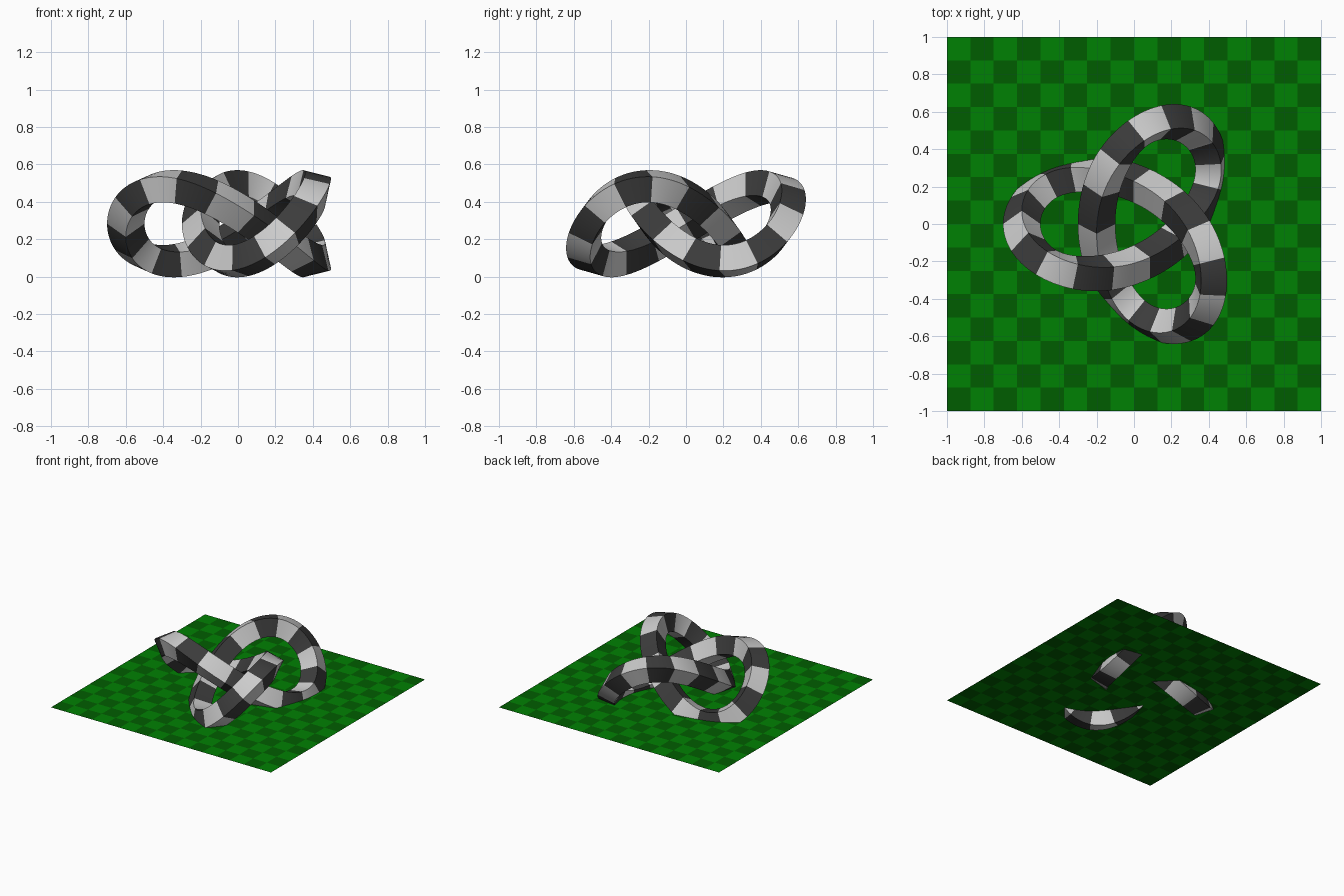
import bpy, bmesh
from math import sin, cos, pi, radians
from mathutils import Vector

if "Cube" in bpy.data.objects:
    bpy.data.objects.remove(bpy.data.objects["Cube"])


def material(name, rgb):
    m = bpy.data.materials.new(name)
    m.diffuse_color = (*rgb, 1)
    m.use_nodes = True
    m.node_tree.nodes["Principled BSDF"].inputs["Base Color"].default_value = m.diffuse_color
    return m


def finish(bm, name, mats, smooth=False):
    me = bpy.data.meshes.new(name)
    bm.to_mesh(me)
    bm.free()
    ob = bpy.data.objects.new(name, me)
    bpy.context.collection.objects.link(ob)
    for m in mats:
        me.materials.append(m)
    if smooth:
        bpy.context.view_layer.objects.active = ob
        ob.select_set(True)
        bpy.ops.object.shade_smooth_by_angle(angle=radians(30))
        ob.select_set(False)
    return ob


# Checkered floor: 16 x 16 tiles crossing the low parts of the knot
TILES, FLOOR_Z = 16, 0.105
bm = bmesh.new()
bmesh.ops.create_grid(bm, x_segments=TILES, y_segments=TILES, size=1)
for f in bm.faces:
    c = f.calc_center_median()
    f.material_index = (int((c.x + 1) * TILES / 2) + int((c.y + 1) * TILES / 2)) % 2
for v in bm.verts:
    v.co.z = FLOOR_Z
finish(bm, "checkered_floor", [material("dark_green", (0.0, 0.11, 0.0)),
                               material("green", (0.0, 0.22, 0.001))])

# Trefoil knot: square tube swept along the curve
TUBE, MID_Z = 0.1, 0.2825
STRIPES, PER = 32, 8
SEGS = STRIPES * PER


def path(t):
    return Vector((-0.4 * cos(2 * t) - 0.2 * cos(t),
                   -0.4 * sin(2 * t) + 0.2 * sin(t), 0.2 * sin(3 * t)))


bm = bmesh.new()
rings = []
for i in range(SEGS):
    t = 2 * pi * i / SEGS
    p = path(t)
    tangent = (path(t + 0.001) - path(t - 0.001)).normalized()
    binormal = tangent.cross(p).normalized()
    normal = binormal.cross(tangent)
    corners = (normal, binormal, -normal, -binormal)
    rings.append([bm.verts.new(p + TUBE * c + Vector((0, 0, MID_Z))) for c in corners])
for i in range(SEGS):
    a, b = rings[i], rings[(i + 1) % SEGS]
    for k in range(4):
        n = (k + 1) % 4
        f = bm.faces.new((a[k], b[k], b[n], a[n]))
        f.material_index = (i // PER) % 2
bmesh.ops.recalc_face_normals(bm, faces=bm.faces)
finish(bm, "striped_knot", [material("pale_grey", (0.58, 0.58, 0.58)),
                            material("dark_grey", (0.045, 0.045, 0.045))], smooth=True)
